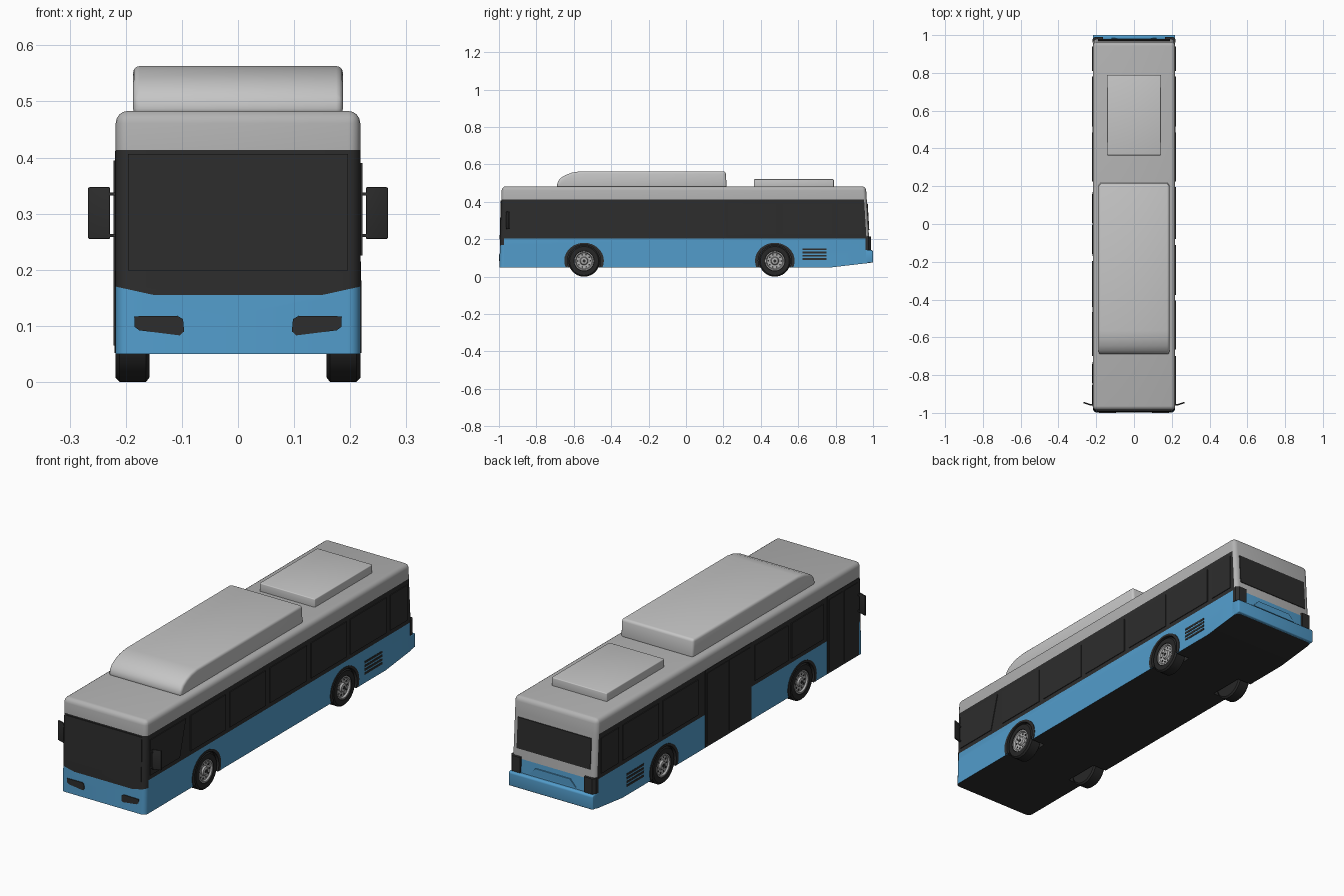
import bpy, bmesh, math
from mathutils import Vector

if "Cube" in bpy.data.objects:
    bpy.data.objects.remove(bpy.data.objects["Cube"])


def material(name, r, g, b):
    m = bpy.data.materials.new(name)
    m.diffuse_color = (r, g, b, 1)
    m.use_nodes = True
    m.node_tree.nodes["Principled BSDF"].inputs["Base Color"].default_value = m.diffuse_color
    return m


BLACK = material("black_trim", 0.026, 0.026, 0.026)
BLUE = material("blue_paint", 0.085, 0.335, 0.60)
GREY = material("roof_grey", 0.45, 0.45, 0.45)
LIGHT = material("pod_light_grey", 0.56, 0.56, 0.56)
RUBBER = material("tyre_rubber", 0.02, 0.02, 0.02)
METAL = material("rim_metal", 0.42, 0.42, 0.42)


def finish(name, bm, mats, angle=35):
    bmesh.ops.recalc_face_normals(bm, faces=bm.faces[:])
    me = bpy.data.meshes.new(name)
    bm.to_mesh(me)
    bm.free()
    ob = bpy.data.objects.new(name, me)
    bpy.context.collection.objects.link(ob)
    for m in mats:
        me.materials.append(m)
    smooth(ob, angle)
    return ob


def smooth(ob, angle=35):
    bpy.ops.object.select_all(action='DESELECT')
    ob.select_set(True)
    bpy.context.view_layer.objects.active = ob
    bpy.ops.object.shade_smooth_by_angle(angle=math.radians(angle))


def prism_mesh(pts, lo, hi, axis):
    """Extrude a 2D outline along an axis: x takes (y,z), y takes (x,z), z takes (x,y)."""
    place = {'x': lambda p, t: (t, p[0], p[1]),
             'y': lambda p, t: (p[0], t, p[1]),
             'z': lambda p, t: (p[0], p[1], t)}[axis]
    bm = bmesh.new()
    a = [bm.verts.new(place(p, lo)) for p in pts]
    b = [bm.verts.new(place(p, hi)) for p in pts]
    bm.faces.new(a)
    bm.faces.new(b[::-1])
    n = len(pts)
    for i in range(n):
        j = (i + 1) % n
        bm.faces.new((a[i], b[i], b[j], a[j]))
    bmesh.ops.recalc_face_normals(bm, faces=bm.faces[:])
    return bm


def prism(name, pts, lo, hi, mat, axis='x', bevel=0):
    bm = prism_mesh(pts, lo, hi, axis)
    if bevel:
        sharp = [e for e in bm.edges if e.calc_face_angle(0) > 0.5]
        bmesh.ops.bevel(bm, geom=sharp, offset=bevel, segments=3, profile=0.5, affect='EDGES')
    return finish(name, bm, [mat])


def rect(a0, a1, b0, b1):
    return [(a0, b0), (a1, b0), (a1, b1), (a0, b1)]


def lathe(name, profile, y, z, s, mat, n=40):
    """Revolve (x, radius) points round an axle parallel to x."""
    bm = bmesh.new()
    rings = [[bm.verts.new((s * x, y + r * math.cos(2 * math.pi * i / n), z + r * math.sin(2 * math.pi * i / n)))
              for i in range(n)] for x, r in profile]
    for p, q in zip(rings, rings[1:]):
        for i in range(n):
            j = (i + 1) % n
            bm.faces.new((p[i], p[j], q[j], q[i]))
    bm.faces.new(rings[0])
    bm.faces.new(rings[-1])
    return finish(name, bm, [mat])


W = 0.218
WHEELS = (("front", -0.545), ("rear", 0.475))

# Body shell: side profile, rounded edges, cut along the paint lines
bm = prism_mesh([(-0.998, 0.05), (-0.985, 0.483), (0.962, 0.483), (0.987, 0.074), (0.78, 0.05)], -W, W, 'x')
edges = [e for e in bm.edges if max(v.co.z for v in e.verts) > 0.1]
bmesh.ops.bevel(bm, geom=edges, offset=0.022, segments=4, profile=0.5, affect='EDGES')
REAR = Vector((0, 1, 0.061)).normalized()
REAR_CO = Vector((0, 0.965, 0.2))


def cut(co, no, front_only=False):
    faces = [f for f in bm.faces if not front_only or f.calc_center_median().y < -0.972]
    geom = set(faces)
    for f in faces:
        geom.update(f.edges)
        geom.update(f.verts)
    bmesh.ops.bisect_plane(bm, geom=list(geom), plane_co=co, plane_no=no, dist=1e-5)


cut((0, 0, 0.205), (0, 0, 1))
cut((0, 0, 0.413), (0, 0, 1))
cut((0, -0.972, 0), (0, 1, 0))
cut(REAR_CO, REAR)
cut((0, 0, 0.155), (0, 0, 1), True)
for s in (1, -1):
    cut((s * 0.15, 0, 0.155), (-s * 0.22, 0, 1), True)
bm.normal_update()
for f in bm.faces:
    c = f.calc_center_median()
    if f.normal.z < -0.5:
        k = 0
    elif c.z > 0.413:
        k = 2
    elif c.y < -0.972:
        k = 0 if c.z > 0.155 + max(0, (abs(c.x) - 0.15) * 0.22) else 1
    elif c.z < 0.205:
        k = 1
    else:
        k = 2 if (c - REAR_CO).dot(REAR) > 0 else 0
    f.material_index = k
body = finish("body_shell", bm, [BLACK, BLUE, GREY])

# Wheel wells cut out of the body
for end, y in WHEELS:
    for s in (1, -1):
        circle = [(y + 0.093 * math.cos(i * math.pi / 16), 0.085 + 0.09 * math.sin(i * math.pi / 16)) for i in range(32)]
        cutter = prism("well_cutter", circle, *sorted((s * 0.145, s * 0.25)), BLACK)
        cutter.hide_render = True
        mod = body.modifiers.new("well", 'BOOLEAN')
        mod.operation = 'DIFFERENCE'
        mod.solver = 'EXACT'
        mod.object = cutter
        bpy.context.view_layer.objects.active = body
        bpy.ops.object.modifier_apply(modifier=mod.name)
        bpy.data.objects.remove(cutter)
smooth(body)

# Roof pods
prism("front_roof_pod", [(-0.69, 0.475), (-0.688, 0.505), (-0.672, 0.526), (-0.645, 0.543), (-0.61, 0.556),
                         (-0.565, 0.563), (0.212, 0.563), (0.218, 0.475)], -0.187, 0.187, LIGHT, bevel=0.012)
prism("rear_roof_pod", rect(0.363, 0.79, 0.475, 0.521), -0.143, 0.143, LIGHT, bevel=0.004)

# Front: windscreen plate and headlights
prism("windscreen", [(-0.9965, 0.199), (-0.9905, 0.406), (-0.98, 0.406), (-0.98, 0.199)], -0.196, 0.196, BLACK)
for s in (1, -1):
    prism("headlight", [(s * x, z) for x, z in ((0.096, 0.09), (0.104, 0.083), (0.176, 0.092), (0.184, 0.098),
                                                (0.185, 0.117), (0.108, 0.118), (0.098, 0.112))],
          -0.9995, -0.985, BLACK, 'y')

# Rear: window, tail lights, panel and bumper
prism("rear_window", [(0.980, 0.25), (0.9715, 0.392), (0.96, 0.392), (0.96, 0.25)], -0.19, 0.19, BLACK)
prism("rear_panel", [(-0.12, 0.15), (0.12, 0.15), (0.09, 0.182), (-0.09, 0.182)], 0.97, 0.986, BLUE, 'y')
prism("rear_bumper", [(0.95, 0.142), (0.994, 0.142), (1.0, 0.136), (1.0, 0.076), (0.95, 0.0705)],
      -W, W, BLUE, bevel=0.004)
for s in (1, -1):
    prism("tail_light", [(s * x, y) for x, y in ((0.165, 0.96), (0.2195, 0.96), (0.2195, 0.977), (0.207, 0.99),
                                                 (0.165, 0.99))], 0.143, 0.215, BLACK, 'z')

# Side windows: the left side leaves room for two doors
SHARED = [(0.225, 0.485), (0.515, 0.78), (0.81, 0.94)]
RIGHT = SHARED + [(-0.665, -0.405), (-0.375, -0.11), (-0.08, 0.195)]
LEFT = SHARED + [(-0.70, -0.465), (-0.44, -0.195)]
for s, spans in ((1, RIGHT), (-1, LEFT)):
    for a, b in spans:
        prism("side_window", rect(a, b, 0.225, 0.39), *sorted((s * 0.215, s * 0.2215)), BLACK)
prism("driver_window", [(-0.962, 0.225), (-0.745, 0.225), (-0.7, 0.39), (-0.962, 0.39)], 0.215, 0.2215, BLACK)

# Doors on the left side
for name, a, b in (("front_door", -0.965, -0.73), ("middle_door", -0.17, 0.17)):
    prism(name + "_panel", rect(a, b, 0.052, 0.412), -0.2195, -0.21, BLACK)
    mid = (a + b) / 2
    for lo, hi in ((a + 0.012, mid - 0.005), (mid + 0.005, b - 0.012)):
        prism(name + "_leaf", rect(lo, hi, 0.065, 0.395), -0.2215, -0.215, BLACK)

for s in (1, -1):
    # Side vents
    for i in range(4):
        z = 0.089 + i * 0.0175
        prism("vent_slat", rect(0.622, 0.752, z, z + 0.01), *sorted((s * 0.213, s * 0.2195)), BLACK)
    # Mirrors on two arms
    prism("mirror", [(s * x, y) for x, y in ((0.228, -0.962), (0.267, -0.949), (0.267, -0.941), (0.228, -0.954))],
          0.255, 0.347, BLACK, 'z', bevel=0.002)
    for z in (0.258, 0.332):
        prism("mirror_arm", rect(*sorted((s * 0.21, s * 0.232)), z, z + 0.006), -0.962, -0.954, BLACK, 'y')
    for end, y in WHEELS:
        # Arch trim, clipped at the sill
        t0 = -0.36
        ts = [t0 + (math.pi - 2 * t0) * i / 20 for i in range(21)]
        outer = [(y + 0.106 * math.cos(t), 0.085 + 0.096 * math.sin(t)) for t in ts]
        inner = [(y + 0.089 * math.cos(t), 0.085 + 0.086 * math.sin(t)) for t in reversed(ts)]
        prism(end + "_wheel_arch", outer + inner, *sorted((s * 0.205, s * 0.2205)), BLACK)
        # Tyre, rim and bolt holes
        lathe(end + "_tyre", [(0.158, 0.02), (0.158, 0.076), (0.164, 0.084), (0.211, 0.084), (0.218, 0.077),
                              (0.218, 0.054), (0.205, 0.05)], y, 0.084, s, RUBBER)
        lathe(end + "_rim", [(0.2, 0.053), (0.2165, 0.052), (0.2165, 0.046), (0.209, 0.042), (0.207, 0.022),
                             (0.215, 0.018), (0.217, 0.012), (0.217, 0.004)], y, 0.084, s, METAL)
        lathe(end + "_hub_cap", [(0.21, 0.008), (0.2185, 0.008), (0.2185, 0.002)], y, 0.084, s, BLACK, 12)
        for i in range(10):
            t = i * math.pi / 5
            lathe(end + "_rim_hole", [(0.204, 0.0045), (0.2095, 0.0045)], y + 0.034 * math.cos(t),
                  0.084 + 0.034 * math.sin(t), s, BLACK, 8)
